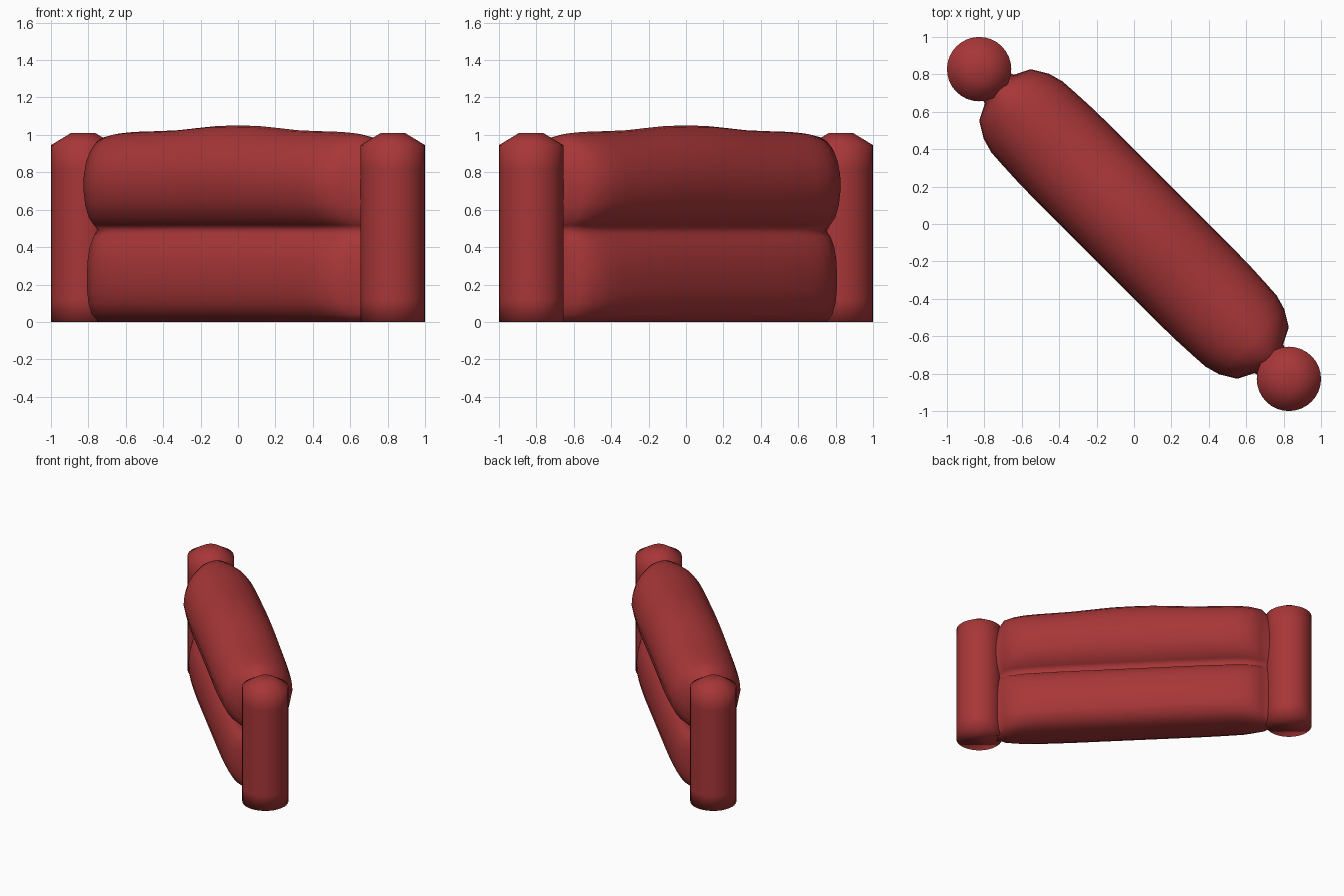
import bpy, bmesh, math
from mathutils import Matrix

if "Cube" in bpy.data.objects:
    bpy.data.objects.remove(bpy.data.objects["Cube"], do_unlink=True)

red = bpy.data.materials.new("soft_red")
red.use_nodes = True
red.diffuse_color = (0.39, 0.037, 0.039, 1)
red.node_tree.nodes["Principled BSDF"].inputs["Base Color"].default_value = red.diffuse_color

# the whole barrier runs diagonally across the plan
DIAGONAL = Matrix.Rotation(math.radians(-45), 4, 'Z')
POST_X, POST_R = 1.171, 0.172


def loft(name, rings, location=(0, 0, 0)):
    """Skin a list of closed rings, cap both ends and shade smooth."""
    bm = bmesh.new()
    loops = [[bm.verts.new(p) for p in ring] for ring in rings]
    for a, b in zip(loops, loops[1:]):
        for i in range(len(a)):
            j = (i + 1) % len(a)
            bm.faces.new((a[i], a[j], b[j], b[i]))
    bm.faces.new(loops[0])
    bm.faces.new(loops[-1])
    bmesh.ops.recalc_face_normals(bm, faces=bm.faces)
    for f in bm.faces:
        f.smooth = True
    mesh = bpy.data.meshes.new(name)
    bm.to_mesh(mesh)
    bm.free()
    mesh.materials.append(red)
    obj = bpy.data.objects.new(name, mesh)
    bpy.context.collection.objects.link(obj)
    obj.matrix_world = DIAGONAL @ Matrix.Translation(location)
    return obj


# stations along half the length: distance, width factor, top height
HALF = [(0, 1, 1.05), (0.15, 1, 1.048), (0.3, 1, 1.037), (0.45, 1, 1.025),
        (0.6, 0.99, 1.02), (0.72, 0.97, 1.018), (0.81, 0.95, 1.014),
        (0.89, 0.87, 1.008), (0.975, 0.69, 0.993), (1.02, 0.38, 0.95),
        (1.08, 0.34, 0.91)]
STATIONS = [(-x, w, t) for x, w, t in HALF[:0:-1]] + HALF

# half cross-section of the two stacked rolls: half width, height
SEAM, TOP = 0.49, 1.05
SECTION = [(0.11, 0.0), (0.19, 0.04), (0.226, 0.1), (0.24, 0.17),
           (0.243, 0.25), (0.235, 0.33), (0.212, 0.4), (0.172, 0.455),
           (0.115, SEAM), (0.165, 0.52), (0.222, 0.565), (0.262, 0.64),
           (0.283, 0.74), (0.276, 0.82), (0.25, 0.9), (0.2, 0.97),
           (0.13, 1.02), (0.06, 1.043), (0.0, TOP)]
OUTLINE = SECTION + [(-y, z) for y, z in SECTION[-2::-1]]


def roll_height(z, top):
    """Let the upper roll follow the wavy top line."""
    return z if z <= SEAM else SEAM + (z - SEAM) * (top - SEAM) / (TOP - SEAM)


loft("barrier_rolls", [[(x, y * w, roll_height(z, top)) for y, z in OUTLINE]
                       for x, w, top in STATIONS])

# end posts with a bevelled top: radius, height
POST = [(POST_R, 0), (POST_R, 0.12), (POST_R, 0.82), (POST_R, 0.945),
        (0.065, 1.01)]
SIDES = 32
for name, side in (("left_post", 1), ("right_post", -1)):
    rings = [[(r * math.cos(math.tau * i / SIDES), r * math.sin(math.tau * i / SIDES), z)
              for i in range(SIDES)] for r, z in POST]
    loft(name, rings, (side * POST_X, 0, 0))
